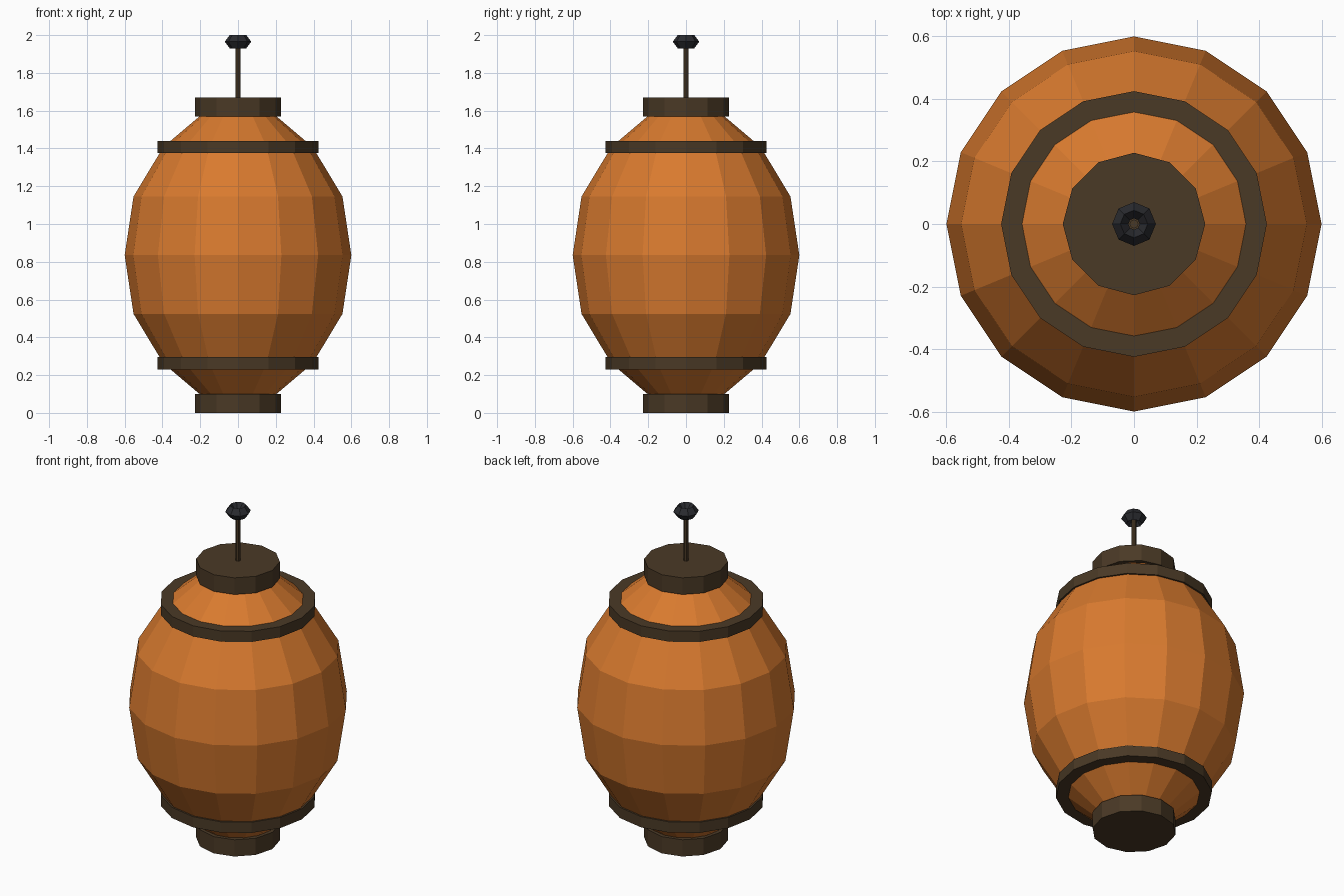
import bpy, bmesh, math

if "Cube" in bpy.data.objects:
    bpy.data.objects.remove(bpy.data.objects["Cube"])


def material(name, rgb):
    m = bpy.data.materials.new(name)
    m.diffuse_color = (*rgb, 1.0)
    m.use_nodes = True
    m.node_tree.nodes["Principled BSDF"].inputs["Base Color"].default_value = m.diffuse_color
    return m


orange = material("orange paper", (0.69, 0.195, 0.028))
brown = material("dark brown wood", (0.068, 0.041, 0.019))
black = material("black metal", (0.023, 0.024, 0.029))


def lathe(name, profile, sides, mat, closed=False):
    """Spin (radius, z) points around z; open profiles get end caps."""
    bm = bmesh.new()
    rings = [[bm.verts.new((r * math.cos(math.tau * i / sides),
                            r * math.sin(math.tau * i / sides), z))
              for i in range(sides)] for r, z in profile]
    pairs = list(zip(rings, rings[1:]))
    if closed:
        pairs.append((rings[-1], rings[0]))
    else:
        bm.faces.new(rings[0])
        bm.faces.new(rings[-1])
    for a, b in pairs:
        for i in range(sides):
            j = (i + 1) % sides
            bm.faces.new((a[i], a[j], b[j], b[i]))
    bmesh.ops.recalc_face_normals(bm, faces=bm.faces)
    mesh = bpy.data.meshes.new(name)
    bm.to_mesh(mesh)
    bm.free()
    mesh.materials.append(mat)
    obj = bpy.data.objects.new(name, mesh)
    bpy.context.collection.objects.link(obj)
    return obj


MID = 0.835  # the lantern is symmetric about this height

# Paper body: half profile mirrored about the middle
half = [(0.20, 0.738), (0.395, 0.573), (0.553, 0.311)]
body = ([(r, MID - h) for r, h in half] + [(0.60, MID)]
        + [(r, MID + h) for r, h in reversed(half)])
lathe("lantern_body", body, 16, orange)

# End caps and hoops, bottom and top
for label, s in (("bottom", -1), ("top", 1)):
    lathe(label + "_cap", [(0.228, MID + s * 0.735), (0.228, MID + s * 0.835)], 12, brown)
    lathe(label + "_hoop", [(0.425, MID + s * 0.54), (0.425, MID + s * 0.604)], 16, brown)

# Hanging rod and its ring-shaped knob
lathe("hanging_rod", [(0.014, 1.66), (0.014, 1.965)], 8, brown)
lathe("knob_ring", [(0.07, 1.965), (0.044, 2.0), (0.018, 1.965), (0.044, 1.93)],
      8, black, closed=True)
